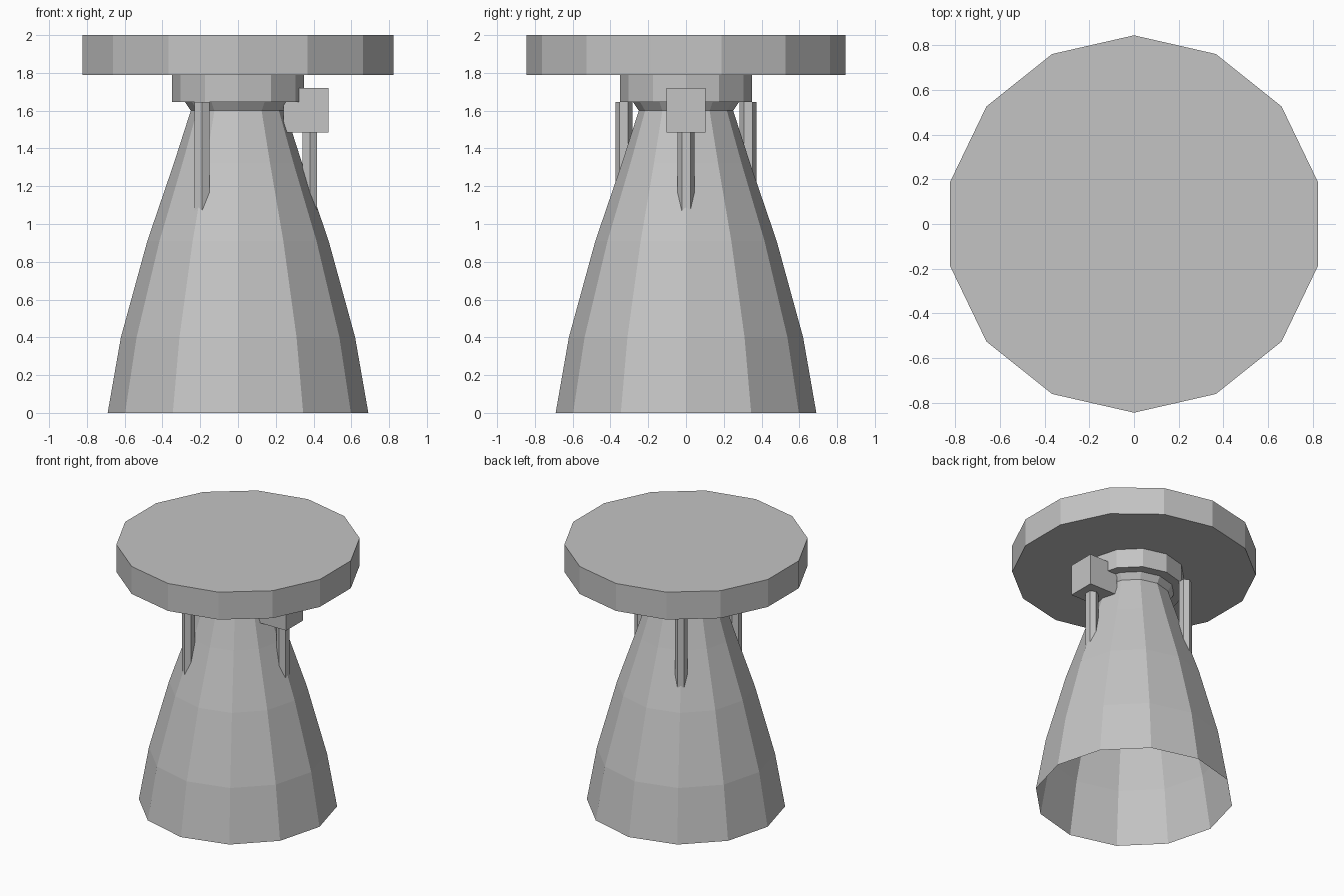
import bpy, bmesh, math

if "Cube" in bpy.data.objects:
    bpy.data.objects.remove(bpy.data.objects["Cube"])

gray = bpy.data.materials.new("plain gray")
gray.diffuse_color = (0.55, 0.55, 0.55, 1)
gray.use_nodes = True
gray.node_tree.nodes["Principled BSDF"].inputs["Base Color"].default_value = gray.diffuse_color


def lathe(name, profile, sides, start=0.0, center=(0, 0), cap_bottom=True, cap_top=True):
    """Flat-faced surface of revolution from (radius, z) points, bottom to top."""
    bm = bmesh.new()
    rings = []
    for r, z in profile:
        angles = [start + 2 * math.pi * i / sides for i in range(sides)]
        rings.append([bm.verts.new((center[0] + r * math.cos(a),
                                    center[1] + r * math.sin(a), z)) for a in angles])
    for low, high in zip(rings, rings[1:]):
        for i in range(sides):
            j = (i + 1) % sides
            bm.faces.new((low[i], low[j], high[j], high[i]))
    if cap_bottom:
        bm.faces.new(rings[0][::-1])
    if cap_top:
        bm.faces.new(rings[-1])
    mesh = bpy.data.meshes.new(name)
    bm.to_mesh(mesh)
    bm.free()
    mesh.materials.append(gray)
    obj = bpy.data.objects.new(name, mesh)
    bpy.context.collection.objects.link(obj)
    return obj


# Open bell with a flared neck at the top
lathe("bell", [(0.69, 0), (0.62, 0.40), (0.48, 0.91), (0.34, 1.32), (0.25, 1.60), (0.28, 1.645)],
      12, cap_bottom=False, cap_top=False)

# Collar and mounting disc
lathe("collar", [(0.35, 1.645), (0.35, 1.79)], 12)
lathe("top_disc", [(0.845, 1.79), (0.845, 2.0)], 14, start=math.pi / 2)

# Three upright struts sinking into the bell
for k in range(3):
    a = 2 * math.pi * k / 3
    lathe(f"strut_{k + 1}", [(0.045, 1.06), (0.045, 1.645)], 6, start=math.pi / 2,
          center=(0.38 * math.cos(a), 0.38 * math.sin(a)))

# Control box on the right side
bpy.ops.mesh.primitive_cube_add(size=1, location=(0.36, 0, 1.602))
box = bpy.context.object
box.name = "side_box"
box.scale = (0.24, 0.205, 0.236)
box.data.materials.append(gray)
